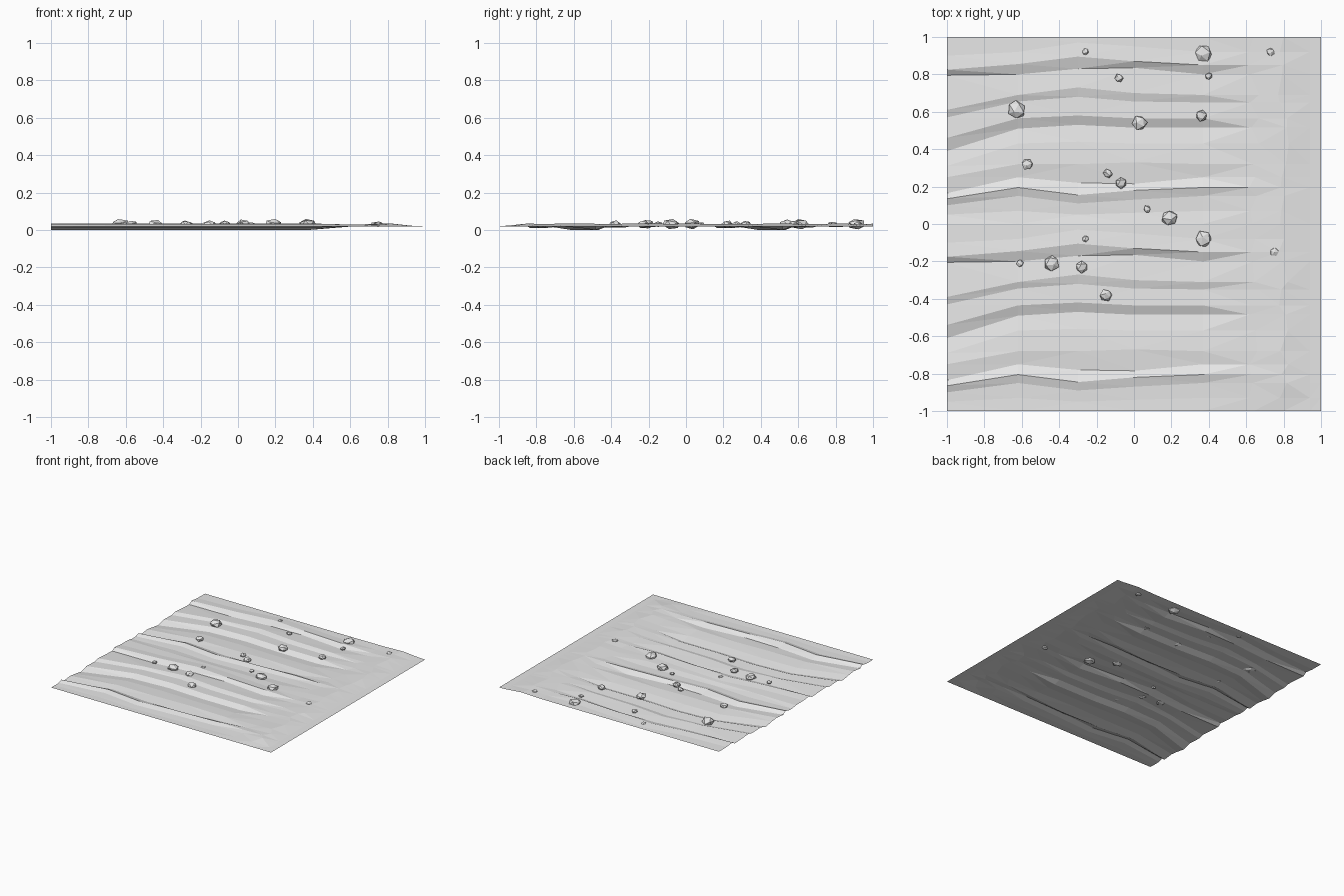
import bpy
import bmesh
import random
from mathutils import Matrix, Vector

random.seed(4)

cube = bpy.data.objects.get("Cube")
if cube:
    bpy.data.objects.remove(cube, do_unlink=True)

# One pale grey for soil and stones
grey = bpy.data.materials.new("pale_grey")
grey.use_nodes = True
grey.diffuse_color = (0.8, 0.8, 0.8, 1)
grey.node_tree.nodes["Principled BSDF"].inputs["Base Color"].default_value = (0.8, 0.8, 0.8, 1)


def add_object(name, bm):
    """Turn a bmesh into a flat shaded object."""
    mesh = bpy.data.meshes.new(name)
    bm.to_mesh(mesh)
    bm.free()
    mesh.materials.append(grey)
    obj = bpy.data.objects.new(name, mesh)
    bpy.context.collection.objects.link(obj)
    return obj


# Furrow lines of one repeat, front to back: height, then y at each column
COLUMNS = (-1, -.62, -.3, 0, .37)
FURROWS = (
    (.018, .05, .07, .05, .06, .07),
    (.020, .10, .15, .11, .13, .15),
    (.033, .135, .195, .155, .18, .195),
    (.011, .165, .25, .22, .215, .25),
    (.020, .25, .32, .32, .33, .32),
    (.013, .31, .43, .44, .43, .43),
    (.0, .39, .51, .53, .515, .515),
    (.020, .46, .565, .58, .565, .565),
    (.015, .57, .655, .68, .655, .65),
    (.027, .61, .69, .73, .70, .69),
    (.016, .795, .80, .83, .835, .80),
    (.036, .825, .855, .895, .87, .85),
    (.028, .90, .92, .97, .95, .92),
)
# Headland columns beside the furrows: x, height
HEADLAND = ((.64, .027), (.8, .034), (.94, .022), (1, .02))


def straight(y, z):
    return (z, [y] * len(COLUMNS))


def build_field():
    rows = [straight(-1, .02)]
    for start in (-1, 0):
        for z, *ys in FURROWS:
            rows.append((z, [start + y for y in ys]))
        rows.append(straight(start + 1, .027))

    bm = bmesh.new()
    grid = []
    for z, ys in rows:
        line = [bm.verts.new((x, y, z)) for x, y in zip(COLUMNS, ys)]
        last = ys[-1]
        front_fade = min(1, (last + 1) / .14)
        for x, berm in HEADLAND:
            inner = 0 < x < .9 and abs(last) < .99
            height = .02 + (berm - .02) * front_fade
            shift = 0
            if inner:
                height += random.uniform(-.002, .001)
                shift = random.uniform(-.03, .03)
            if x < .7:
                height += .2 * (z - .02)
            line.append(bm.verts.new((x + shift, last, height)))
        grid.append(line)

    for low, high in zip(grid, grid[1:]):
        for i in range(len(low) - 1):
            bm.faces.new((low[i], low[i + 1], high[i + 1], high[i]))
    bmesh.ops.triangulate(bm, faces=bm.faces[:])
    return add_object("ploughed_field", bm)


def build_stone(index, x, y, radius):
    """Low-poly stone, flattened and half sunk in the soil."""
    bm = bmesh.new()
    bmesh.ops.create_icosphere(bm, subdivisions=1, radius=1)
    half = min(.62 * radius, .03)
    spin = Matrix.Rotation(random.uniform(0, 6), 4, Vector((.4, .3, 1)).normalized())
    for v in bm.verts:
        p = spin @ v.co * random.uniform(.88, 1.08)
        v.co = (p.x * radius, p.y * radius, p.z * half)
    obj = add_object(f"stone_{index}", bm)
    obj.location = (x, y, .031)
    return obj


build_field()

# Scattered stones: x, y, radius
STONES = (
    (-.63, .61, .052), (-.57, .32, .033), (-.44, -.21, .043), (-.28, -.23, .033),
    (-.15, -.38, .034), (-.14, .27, .025), (-.07, .22, .033), (.03, .54, .043),
    (-.08, .78, .024), (-.26, .92, .02), (-.26, -.08, .02), (-.61, -.21, .02),
    (.07, .08, .02), (.19, .03, .046), (.37, -.08, .047), (.36, .58, .032),
    (.37, .91, .05), (.4, .79, .02), (.73, .92, .023), (.75, -.15, .025),
)
for number, stone in enumerate(STONES, 1):
    build_stone(number, *stone)
